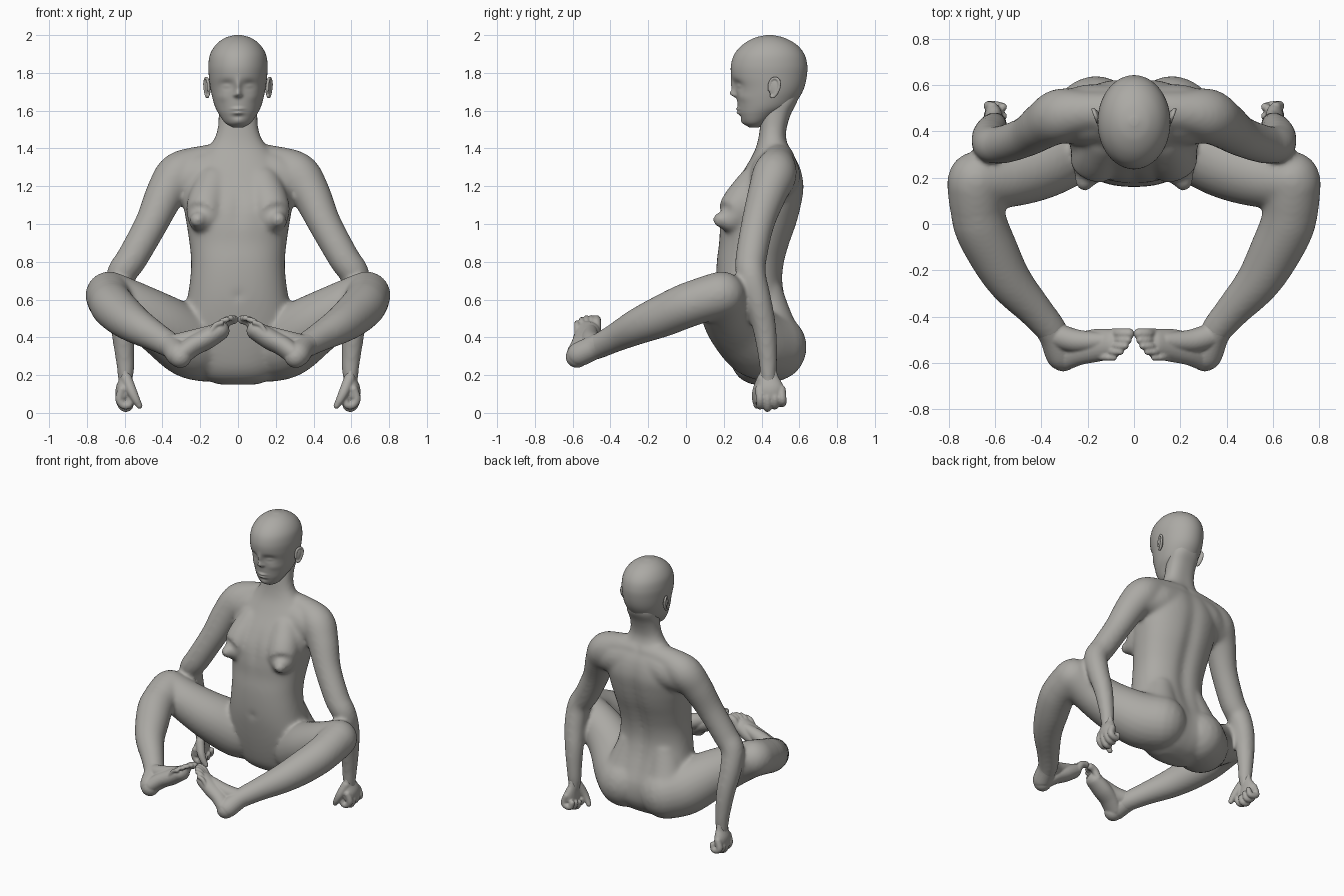
import bpy
import bmesh
import math
from mathutils import Vector, Matrix

cube = bpy.data.objects.get("Cube")
if cube:
    bpy.data.objects.remove(cube, do_unlink=True)

CLAY = (0.41, 0.40, 0.375, 1)
clay = bpy.data.materials.new("warm grey clay")
clay.use_nodes = True
clay.diffuse_color = CLAY
for node in clay.node_tree.nodes:
    if node.type == 'BSDF_PRINCIPLED':
        node.inputs["Base Color"].default_value = CLAY


def spline(rows, steps):
    """Catmull-Rom through rows of numbers."""
    out = []
    for i in range(len(rows) - 1):
        p0, p1 = rows[max(i - 1, 0)], rows[i]
        p2, p3 = rows[i + 1], rows[min(i + 2, len(rows) - 1)]
        for s in range(steps):
            t = s / steps
            out.append([b + t * ((c - a) / 2 + t * (a - 2.5 * b + 2 * c - d / 2
                        + t * (1.5 * (b - c) + (d - a) / 2)))
                        for a, b, c, d in zip(p0, p1, p2, p3)])
    out.append(list(rows[-1]))
    return out


def skin(bm, rings):
    """Closed surface through a list of point rings."""
    loops = [[bm.verts.new(p) for p in ring] for ring in rings]
    n = len(loops[0])
    for lo, hi in zip(loops, loops[1:]):
        for i in range(n):
            j = (i + 1) % n
            bm.faces.new((lo[i], lo[j], hi[j], hi[i]))
    bm.faces.new(loops[0][::-1])
    bm.faces.new(loops[-1])


def limb(bm, rows, sign=1, side=(0.13, 0.97, 0.2), flat=1.0, segs=24):
    """Round-ended tube; rows are x, y, z, radius. flat thins it across side."""
    pts = spline(rows, 6)
    cen = [Vector((p[0] * sign, p[1], p[2])) for p in pts]
    rad = [p[3] for p in pts]
    ref = Vector((side[0] * sign, side[1], side[2]))
    first, last = (cen[1] - cen[0]).normalized(), (cen[-1] - cen[-2]).normalized()
    stations = []
    caps = [math.radians(a) for a in (86, 70, 52, 35, 17)]
    for a in caps:
        stations.append((cen[0] - first * rad[0] * math.sin(a) * flat, first, rad[0] * math.cos(a)))
    for i, c in enumerate(cen):
        tan = (cen[min(i + 1, len(cen) - 1)] - cen[max(i - 1, 0)]).normalized()
        stations.append((c, tan, rad[i]))
    for a in reversed(caps):
        stations.append((cen[-1] + last * rad[-1] * math.sin(a) * flat, last, rad[-1] * math.cos(a)))
    rings = []
    for c, tan, r in stations:
        u = (ref - tan * ref.dot(tan)).normalized()
        v = tan.cross(u)
        rings.append([c + u * r * math.cos(k * math.tau / segs)
                      + v * r * flat * math.sin(k * math.tau / segs) for k in range(segs)])
    skin(bm, rings)


def stack(bm, rows, steps, segs, power, shape):
    """Level slices; rows are height, front y, back y, half width."""
    rings = []
    for z, front, back, half in spline(rows, steps):
        ring = []
        for k in range(segs):
            a = k * math.tau / segs
            ca, sa = math.cos(a), math.sin(a)
            x = half * math.copysign(abs(ca) ** (2 / power), ca)
            y = (front + back) / 2 + (back - front) / 2 * math.copysign(abs(sa) ** (2 / power), sa)
            ring.append((x, y + shape(x, z, sa), z))
        rings.append(ring)
    skin(bm, rings)


def finish(bm, name, voxel=0, smooth=0):
    bmesh.ops.recalc_face_normals(bm, faces=bm.faces)
    for f in bm.faces:
        f.smooth = True
    mesh = bpy.data.meshes.new(name)
    bm.to_mesh(mesh)
    bm.free()
    mesh.materials.append(clay)
    obj = bpy.data.objects.new(name, mesh)
    bpy.context.scene.collection.objects.link(obj)
    if voxel:
        fuse = obj.modifiers.new("fuse", 'REMESH')
        fuse.mode = 'VOXEL'
        fuse.voxel_size = voxel
        fuse.use_smooth_shade = True
        soft = obj.modifiers.new("soften", 'SMOOTH')
        soft.factor = 0.5
        soft.iterations = smooth


def bell(d, width):
    return math.exp(-(d / width) ** 2)


# Torso and neck, with a groove down the spine
TORSO = [(.15, .35, .45, .10), (.18, .29, .52, .18), (.23, .25, .57, .23), (.30, .225, .60, .27),
         (.40, .20, .60, .30), (.50, .18, .565, .295),
         (.60, .165, .533, .27), (.70, .16, .517, .254), (.80, .163, .527, .248), (.90, .175, .555, .257),
         (1.0, .18, .59, .272), (1.1, .20, .615, .288), (1.2, .25, .628, .29), (1.3, .315, .608, .25),
         (1.38, .36, .565, .18), (1.44, .38, .537, .132), (1.5, .39, .535, .109), (1.58, .40, .557, .103),
         (1.65, .42, .592, .106), (1.71, .45, .60, .09)]


def spine(x, z, sa):
    if sa > 0:
        return -.022 * bell(x, .05) * bell(z - .85, .5)
    return .012 * bell(x, .02) * bell(z - .62, .02) + .012 * bell(x, .03) * bell(z - 1.08, .1)


body = bmesh.new()
stack(body, TORSO, 5, 72, 2.3, spine)

# Limbs, shoulders, chest and hips, fused with the torso
CHEST = [(.13, .37, 1.21, .10), (.16, .305, 1.12, .106), (.18, .255, 1.05, .099),
         (.197, .222, 1.026, .076), (.213, .184, 1.022, .042)]
SHOULDER = [(.09, .475, 1.28, .125), (.20, .47, 1.25, .133), (.30, .46, 1.225, .113)]
HIP = [(.13, .42, .62, .10), (.15, .435, .5, .13), (.165, .45, .38, .172)]
ARM = [(.04, .49, 1.345, .085), (.19, .485, 1.325, .09), (.31, .47, 1.265, .117), (.385, .43, 1.16, .104),
       (.46, .38, 1.0, .088), (.56, .345, .82, .083), (.618, .345, .73, .079), (.628, .38, .6, .072),
       (.612, .415, .45, .063), (.60, .432, .3, .051), (.595, .435, .22, .045), (.598, .438, .15, .036)]
THIGH = [(.165, .455, .348, .185), (.26, .37, .375, .186), (.40, .27, .465, .163),
         (.55, .21, .555, .140), (.68, .19, .626, .124)]
SHIN = [(.685, .18, .625, .123), (.67, .02, .575, .119), (.61, -.12, .515, .112), (.535, -.25, .46, .097),
        (.43, -.37, .40, .077), (.355, -.46, .355, .067), (.33, -.52, .33, .06)]
for sign in (1, -1):
    for part in (CHEST, SHOULDER, HIP, ARM, THIGH, SHIN):
        limb(body, part, sign)
finish(body, "body", .012, 14)

# Head, with the face shaped by soft bumps: x, z, width, height, push
FACE = [(.060, 1.737, .034, .024, .015), (.060, 1.731, .022, .012, -.007),
        (0, 1.728, .017, .036, -.017), (0, 1.690, .015, .018, -.027), (.014, 1.682, .011, .010, -.009),
        (0, 1.609, .030, .009, -.011), (0, 1.588, .026, .009, -.012), (0, 1.568, .03, .01, .004),
        (0, 1.54, .028, .018, -.006), (.085, 1.67, .035, .025, -.006)]
HEAD = [(1.512, .335, .385, .03), (1.535, .303, .43, .068), (1.58, .283, .50, .10), (1.62, .275, .562, .121),
        (1.67, .269, .60, .136), (1.72, .259, .625, .146), (1.78, .241, .639, .154), (1.84, .238, .642, .157),
        (1.90, .257, .626, .147), (1.95, .301, .585, .116), (1.985, .362, .522, .069), (2.0, .425, .46, .018)]


def face(x, z, sa):
    if sa > 0:
        return 0
    return sum(push * bell(abs(x) - cx, w) * bell(z - cz, h) for cx, cz, w, h, push in FACE)


head = bmesh.new()
stack(head, HEAD, 9, 128, 2.0, face)
finish(head, "head")

for sign, label in ((1, "left"), (-1, "right")):
    # Ear: hollow disc inside a raised rim
    ear = bmesh.new()
    place = (Matrix.Translation((sign * .160, .468, 1.722)) @ Matrix.Rotation(-sign * .35, 4, 'Z')
             @ Matrix.Rotation(-.2, 4, 'X'))
    bmesh.ops.create_uvsphere(ear, u_segments=20, v_segments=12, radius=1,
                              matrix=place @ Matrix.Diagonal((.012, .028, .05, 1)))
    rim = [(sign * .006, .027 * math.cos(a) * (1 + .25 * math.sin(a)), .05 * math.sin(a), .0085)
           for a in [math.radians(d) for d in range(-110, 201, 31)]]
    rim = [(*(place @ Vector(p[:3])), p[3]) for p in rim]
    limb(ear, rim, side=(1, .1, .1), segs=10)
    finish(ear, label + "_ear", .004, 2)

    # Hand: flat palm, curled fingers, thumb
    hand = bmesh.new()
    limb(hand, [(.597, .435, .23, .043), (.597, .438, .18, .055), (.606, .445, .13, .073),
                (.606, .447, .095, .074)], sign, (0, 1, 0), .56)
    for i in range(4):
        y = .388 + i * .039
        lift = .012 * abs(i - 1)
        limb(hand, [(.612, y, .125, .023), (.628, y + .005, .075, .022), (.608, y + .006, .03 + lift, .021),
                    (.578, y + .002, .03 + lift, .020), (.566, y, .062 + lift, .018)], sign, segs=14)
    limb(hand, [(.59, .405, .18, .030), (.565, .38, .12, .028), (.543, .372, .075, .023), (.522, .375, .038, .017)],
         sign, segs=14)
    finish(hand, label + "_hand", .006, 3)

    # Foot: heel, arch and ball, then toes
    foot = bmesh.new()
    across = (.15, -.98, .1)
    limb(foot, [(.37, -.44, .365, .066), (.345, -.485, .347, .064), (.318, -.56, .312, .065),
                (.306, -.577, .298, .060)], sign)
    limb(foot, [(.295, -.565, .31, .068), (.235, -.54, .355, .070), (.165, -.525, .392, .072),
                (.095, -.518, .435, .066)], sign, across, .76)
    limb(foot, [(.34, -.48, .36, .055), (.25, -.505, .388, .05), (.14, -.505, .43, .036)], sign)
    for i in range(5):
        r = .024 if i == 0 else .0175 - .001 * i
        x, y = .022 + .004 * i * i, -.474 - .025 * i - .003 * (i > 0)
        z = .507 - .004 * (i - 1.5) ** 2
        limb(foot, [(x + .065, y, z - .066, r), (x + .035, y, z - .018, r), (x, y, z - .004, r)],
             sign, segs=14)
    finish(foot, label + "_foot", .006, 3)
